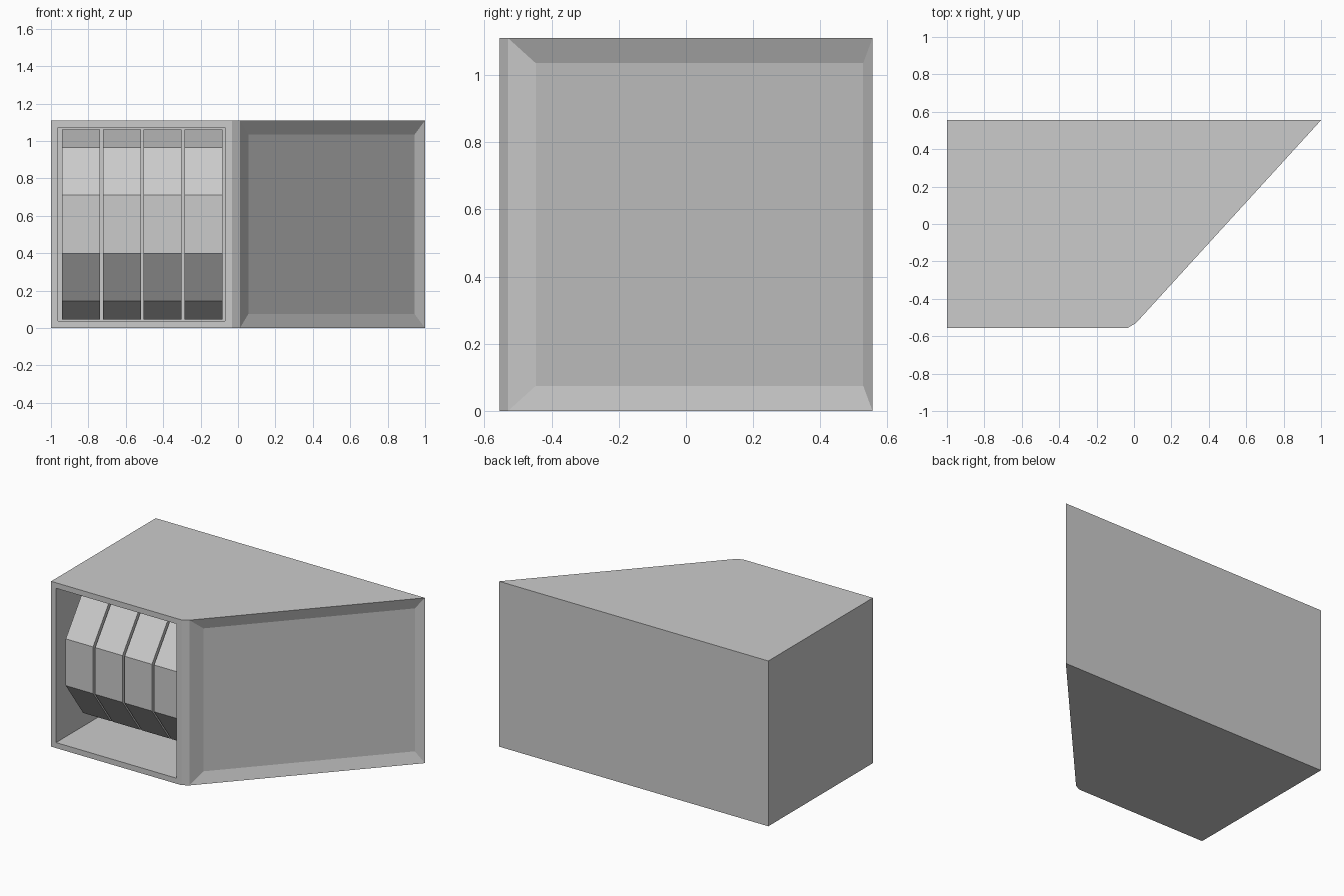
import bpy, bmesh, math
from mathutils import Vector

if "Cube" in bpy.data.objects:
    bpy.data.objects.remove(bpy.data.objects["Cube"])

H = 1.11          # cabinet height
HALF_DEPTH = 0.555


def prism(points, direction):
    """Solid bmesh made by sweeping a flat outline along a vector."""
    bm = bmesh.new()
    face = bm.faces.new([bm.verts.new(p) for p in points])
    out = bmesh.ops.extrude_face_region(bm, geom=[face], use_keep_orig=True)
    verts = [v for v in out["geom"] if isinstance(v, bmesh.types.BMVert)]
    bmesh.ops.translate(bm, verts=verts, vec=direction)
    bmesh.ops.recalc_face_normals(bm, faces=bm.faces)
    return bm


def finish(bm, name):
    mesh = bpy.data.meshes.new(name)
    bm.to_mesh(mesh)
    bm.free()
    obj = bpy.data.objects.new(name, mesh)
    bpy.context.collection.objects.link(obj)
    return obj


def face_towards(bm, normal):
    return max(bm.faces, key=lambda f: f.normal.dot(normal))


# Cabinet: wedge-shaped plan with a small chamfer at the front corner
plan = [(-1, -HALF_DEPTH), (-0.033, -HALF_DEPTH), (0.01, -0.53),
        (1, HALF_DEPTH), (-1, HALF_DEPTH)]
bm = prism([(x, y, 0) for x, y in plan], (0, 0, H))
bm.normal_update()

# Sunken panel with sloping borders on the slanted side
along = Vector((0.99, 1.085, 0)).normalized()
outward = Vector((along.y, -along.x, 0))
panel = face_towards(bm, outward)
bmesh.ops.inset_individual(bm, faces=[panel], thickness=0.075, use_even_offset=True)
bmesh.ops.translate(bm, verts=panel.verts, vec=along * 0.017 - outward * 0.0225)
bm.normal_update()

# Deep window recess in the front
window = face_towards(bm, Vector((0, -1, 0)))
bmesh.ops.inset_individual(bm, faces=[window], thickness=0.037, use_even_offset=True)
bmesh.ops.inset_individual(bm, faces=[window], thickness=0.0)
bmesh.ops.translate(bm, verts=window.verts, vec=(0, 2 * HALF_DEPTH - 0.037, 0))
finish(bm, "cabinet")

# Four ten-sided reels side by side inside the window
R, WIDTH, PITCH, COUNT = 0.508, 0.203, 0.2187, 4
for i in range(COUNT):
    x0 = -0.512 + (i - (COUNT - 1) / 2) * PITCH - WIDTH / 2
    ring = [(x0, R * math.sin(k * math.tau / 10), H / 2 + R * math.cos(k * math.tau / 10))
            for k in range(10)]
    finish(prism(ring, (WIDTH, 0, 0)), f"reel_{i + 1}")
